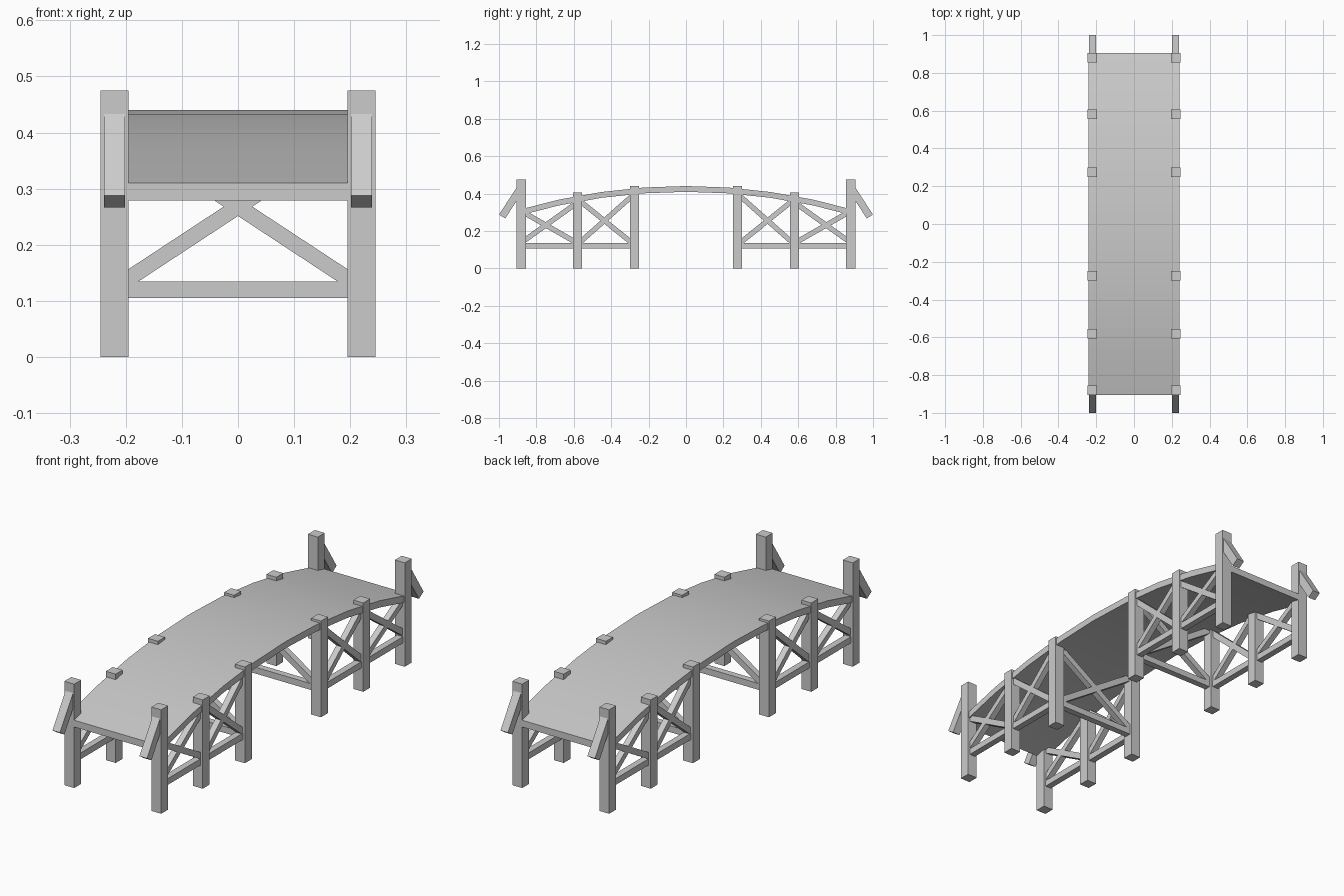
import bpy, bmesh
from math import sqrt
from mathutils import Matrix, Vector

if "Cube" in bpy.data.objects:
    bpy.data.objects.remove(bpy.data.objects["Cube"])

POST_X = 0.22
POSTS = [(0.88, 0.475), (0.58, 0.406), (0.275, 0.44)]   # y, top height
RADIUS = (0.905 ** 2 + 0.13 ** 2) / 0.26                # deck arc


def deck_top(y):
    return 0.44 - RADIUS + sqrt(RADIUS ** 2 - y ** 2)


def finish(name, bm):
    bmesh.ops.recalc_face_normals(bm, faces=bm.faces)
    mesh = bpy.data.meshes.new(name)
    bm.to_mesh(mesh)
    bm.free()
    obj = bpy.data.objects.new(name, mesh)
    bpy.context.collection.objects.link(obj)
    return obj


def beam(name, a, b, w, t):
    """Square-cut timber from a to b; w is the horizontal width, t the other."""
    a, b = Vector(a), Vector(b)
    d = (b - a).normalized()
    side = d.cross(Vector((0, 0, 1)))
    side = side.normalized() if side.length > 1e-4 else Vector((1, 0, 0))
    up = side.cross(d)
    m = Matrix((side * w, d * (b - a).length, up * t)).transposed().to_4x4()
    m.translation = (a + b) / 2
    bm = bmesh.new()
    bmesh.ops.create_cube(bm, size=1, matrix=m)
    return finish(name, bm)


# arched deck
bm = bmesh.new()
N = 8
ys = [-0.905 + 1.81 * i / N for i in range(N + 1)]
outline = [(y, deck_top(y)) for y in ys] + [(y, deck_top(y) - 0.031) for y in reversed(ys)]
rings = [[bm.verts.new((x, y, z)) for y, z in outline] for x in (-0.24, 0.24)]
n = len(outline)
for i in range(n):
    j = (i + 1) % n
    bm.faces.new((rings[0][i], rings[0][j], rings[1][j], rings[1][i]))
for r in rings:
    for i in range(N):
        bm.faces.new((r[i], r[i + 1], r[n - 2 - i], r[n - 1 - i]))
deck = finish("deck", bm)
bpy.context.view_layer.objects.active = deck
deck.select_set(True)
bpy.ops.object.shade_smooth_by_angle()

for e in (-1, 1):
    for s in (-1, 1):
        x = s * POST_X
        # posts
        for y, h in POSTS:
            beam("post", (x, e * y, 0), (x, e * y, h), 0.05, 0.05)
        # slanted strut at each end post
        beam("end_strut", (x, e * 0.983, 0.277), (x, e * 0.885, 0.428), 0.038, 0.039)
        # low side rail
        beam("side_rail", (x, e * 0.275, 0.12), (x, e * 0.88, 0.12), 0.03, 0.029)
        # crossed braces in both side bays
        for y0, z0, y1, z1 in ((0.29, 0.385, 0.57, 0.137), (0.29, 0.137, 0.57, 0.362),
                               (0.59, 0.345, 0.87, 0.145), (0.59, 0.14, 0.87, 0.3)):
            beam("side_brace", (x, e * y0, z0), (x, e * y1, z1), 0.028, 0.027)
        # crossed braces between the inner posts
        beam("cross_brace", (-s * 0.21, e * 0.275, 0.13), (s * 0.21, e * 0.275, 0.406), 0.028, 0.028)
    # low beam between the inner posts
    beam("cross_rail", (-0.22, e * 0.275, 0.12), (0.22, e * 0.275, 0.12), 0.03, 0.029)
